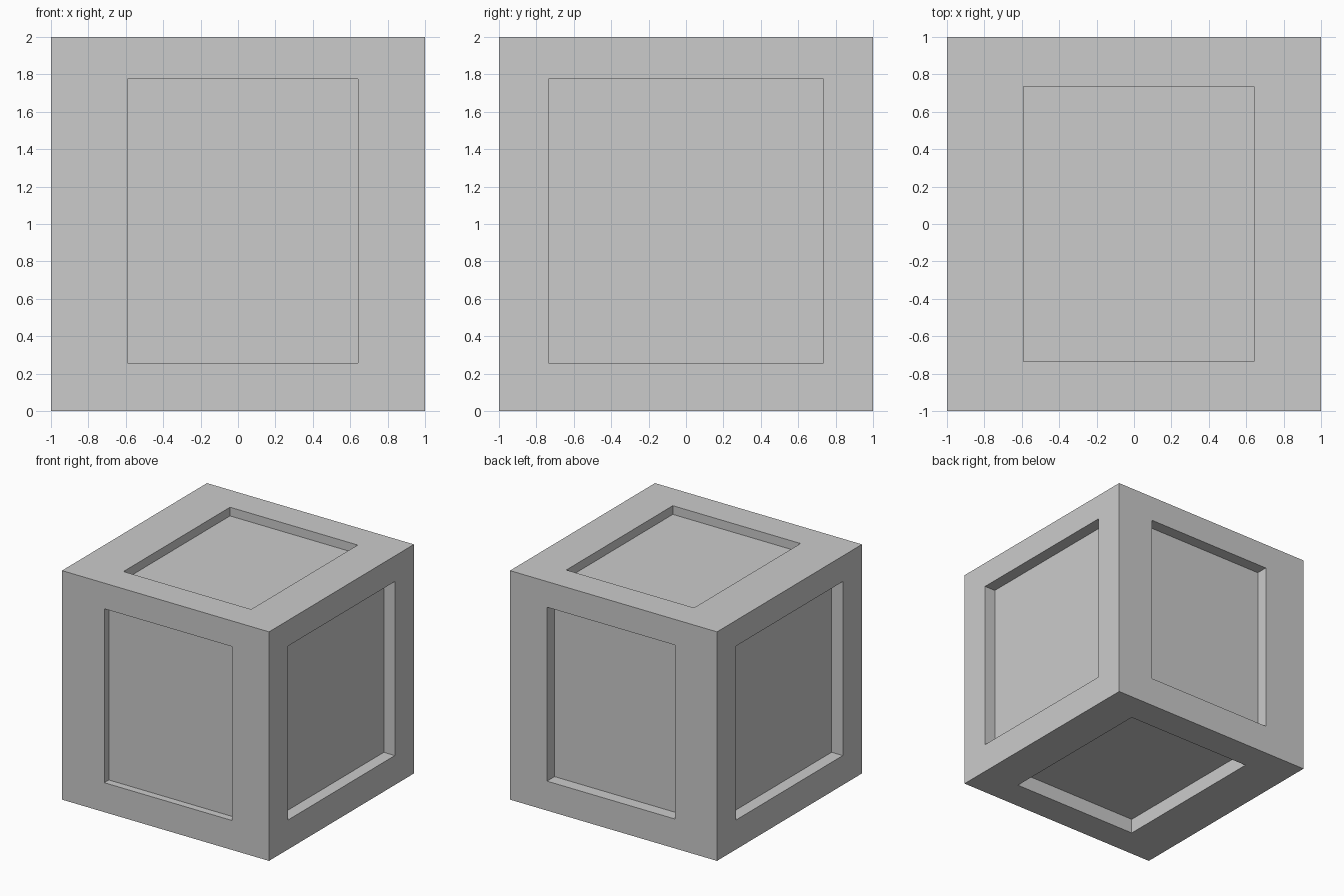
import bpy
import bmesh
from mathutils import Vector

cube = bpy.data.objects.get("Cube")
if cube:
    bpy.data.objects.remove(cube, do_unlink=True)

# Plain grey material
grey = bpy.data.materials.new("plain grey")
grey.use_nodes = True
colour = (0.6, 0.6, 0.6, 1)
grey.diffuse_color = colour
grey.node_tree.nodes["Principled BSDF"].inputs["Base Color"].default_value = colour

# Panel opening limits along each axis, and recess depth per side
LOW = Vector((-0.592, -0.735, 0.257))
HIGH = Vector((0.642, 0.735, 1.776))
DEPTH = {(0, 1): 0.106, (0, -1): 0.108,
         (1, 1): 0.104, (1, -1): 0.063,
         (2, 1): 0.076, (2, -1): 0.13}

# Solid block standing on the ground
bm = bmesh.new()
bmesh.ops.create_cube(bm, size=2)
bmesh.ops.translate(bm, verts=bm.verts, vec=(0, 0, 1))
centre = Vector((0, 0, 1))

# Inset a panel on every side, fit it to the opening and sink it
for face in list(bm.faces):
    normal = face.normal.copy()
    axis = max(range(3), key=lambda i: abs(normal[i]))
    side = 1 if normal[axis] > 0 else -1
    bmesh.ops.inset_individual(bm, faces=[face], thickness=0.3)
    for vert in face.verts:
        for i in range(3):
            if i != axis:
                vert.co[i] = HIGH[i] if vert.co[i] > centre[i] else LOW[i]
    panel = bmesh.ops.extrude_discrete_faces(bm, faces=[face])["faces"][0]
    bmesh.ops.translate(bm, verts=panel.verts, vec=-normal * DEPTH[axis, side])

bmesh.ops.recalc_face_normals(bm, faces=bm.faces)
mesh = bpy.data.meshes.new("panelled_crate")
bm.to_mesh(mesh)
bm.free()
mesh.materials.append(grey)
crate = bpy.data.objects.new("panelled_crate", mesh)
bpy.context.collection.objects.link(crate)
